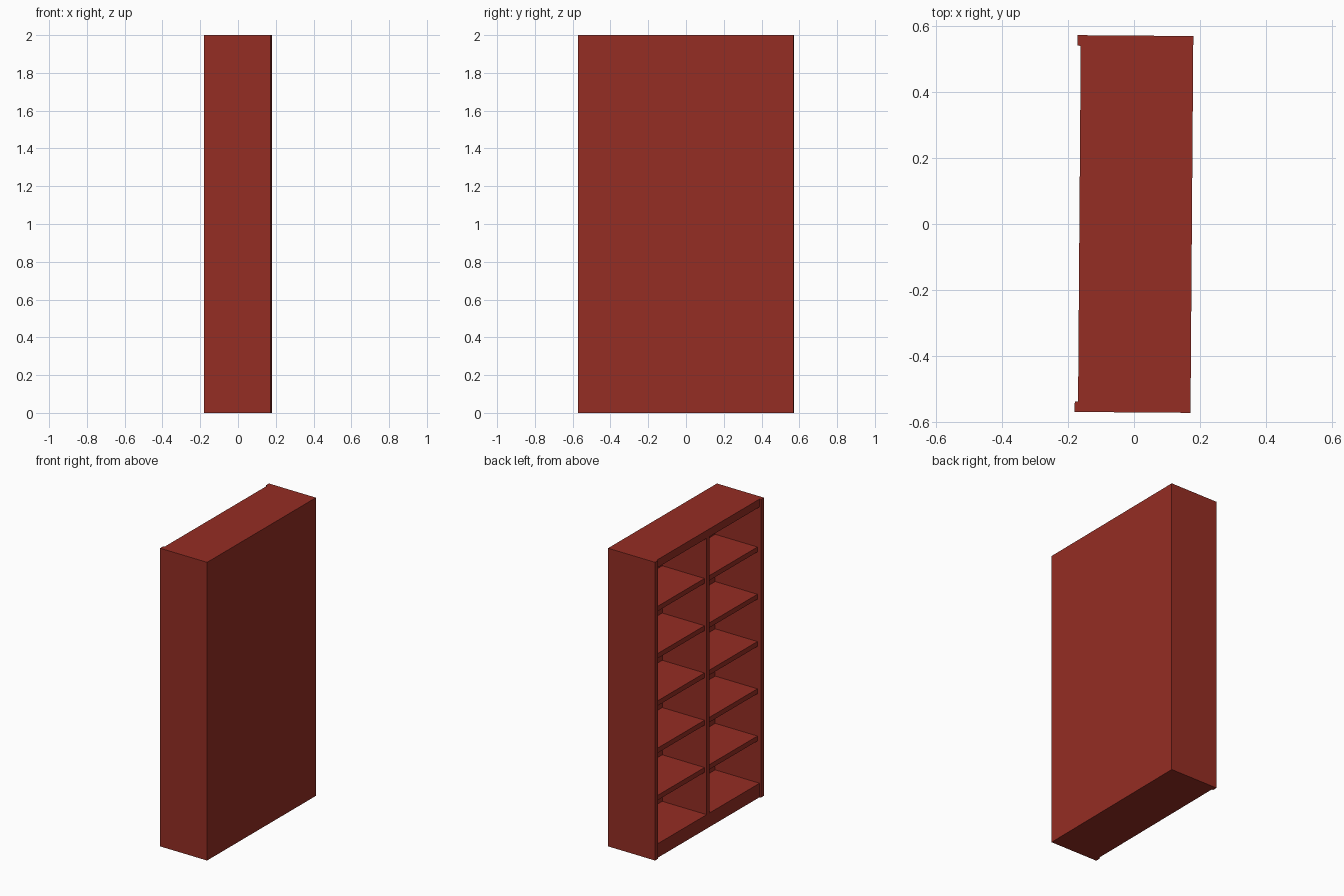
import bpy, math
from mathutils import Matrix

if "Cube" in bpy.data.objects:
    bpy.data.objects.remove(bpy.data.objects["Cube"])

red = bpy.data.materials.new("brick red")
red.diffuse_color = (0.30, 0.026, 0.017, 1)
red.use_nodes = True
red.node_tree.nodes["Principled BSDF"].inputs["Base Color"].default_value = red.diffuse_color

TURN = Matrix.Rotation(math.radians(-0.43), 4, 'Z')   # whole case is turned slightly
HX, HY, H = 0.1755, 0.571, 2.0                        # half depth, half width, height
SIDE, BACK, RECESS = 0.032, 0.01, 0.01


def box(name, x0, x1, y0, y1, z0, z1):
    v = [(x, y, z) for x in (x0, x1) for y in (y0, y1) for z in (z0, z1)]
    f = [(0, 1, 3, 2), (4, 6, 7, 5), (0, 4, 5, 1), (2, 3, 7, 6), (0, 2, 6, 4), (1, 5, 7, 3)]
    me = bpy.data.meshes.new(name)
    me.from_pydata(v, [], f)
    me.transform(TURN)
    me.materials.append(red)
    ob = bpy.data.objects.new(name, me)
    bpy.context.collection.objects.link(ob)
    return ob


IN = HY - SIDE
FRONT = -HX + RECESS
BASE, TOP = 0.094, 1.947
MID = 0.016
REAR = HX - BACK

# Side panels stand slightly proud of the frame
for s, name in ((-1, "side_panel_a"), (1, "side_panel_b")):
    a, b = sorted((s * IN, s * HY))
    box(name, -HX, HX, a, b, 0, H)

# Plinth, top and back
box("plinth", FRONT, HX, -IN, IN, 0, BASE)
box("top_board", FRONT, HX, -IN, IN, TOP, H)
box("back_panel", REAR, HX, -IN, IN, BASE, TOP)

# Centre divider
box("divider", FRONT, REAR, -MID, MID, BASE, TOP)

# Five shelves in each column
for i in range(5):
    z = 0.406 + i * 0.317
    box(f"shelf_a_{i}", -HX + 0.026, REAR, -IN, -MID, z - 0.033, z)
    box(f"shelf_b_{i}", -HX + 0.026, REAR, MID, IN, z - 0.033, z)
